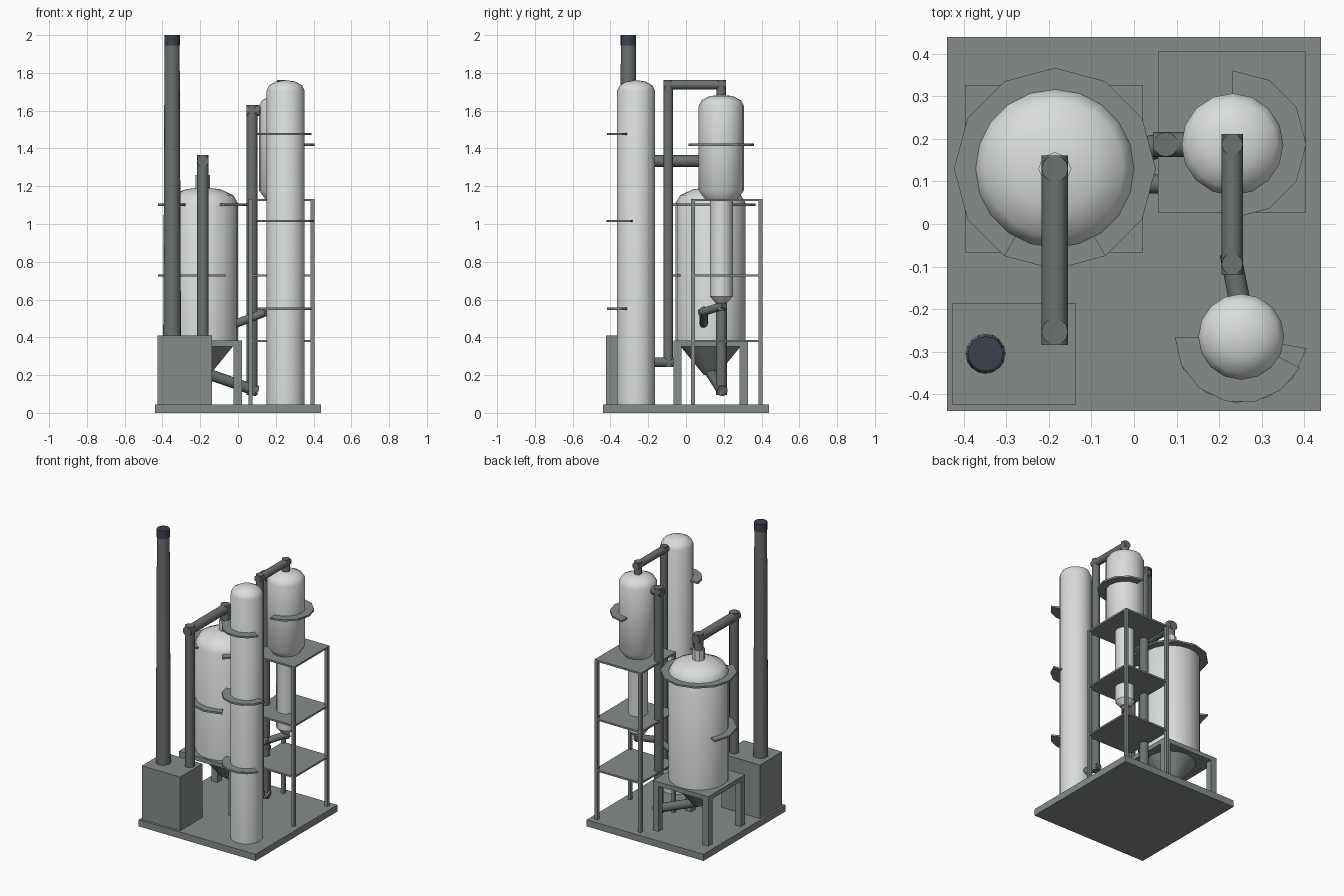
import bpy, bmesh
from math import sin, cos, pi, radians
from mathutils import Vector

if "Cube" in bpy.data.objects:
    bpy.data.objects.remove(bpy.data.objects["Cube"])


def material(name, rgb):
    m = bpy.data.materials.new(name)
    m.diffuse_color = (*rgb, 1)
    m.use_nodes = True
    m.node_tree.nodes["Principled BSDF"].inputs["Base Color"].default_value = m.diffuse_color
    return m


TANK = material("pale tank paint", (0.70, 0.72, 0.71))
STEEL = material("structural grey", (0.24, 0.262, 0.254))
PIPE = material("dark pipe grey", (0.15, 0.165, 0.16))
CAP = material("navy cap", (0.045, 0.052, 0.075))


def finish(name, bm, mat, smooth=False):
    bmesh.ops.recalc_face_normals(bm, faces=bm.faces[:])
    me = bpy.data.meshes.new(name)
    bm.to_mesh(me)
    bm.free()
    me.materials.append(mat)
    if smooth:
        me.polygons.foreach_set("use_smooth", [True] * len(me.polygons))
        me.set_sharp_from_angle(angle=radians(36))
    ob = bpy.data.objects.new(name, me)
    bpy.context.collection.objects.link(ob)
    return ob


def boxes(name, bounds, mat):
    """One object made of boxes given as (x0, x1, y0, y1, z0, z1)."""
    bm = bmesh.new()
    for x0, x1, y0, y1, z0, z1 in bounds:
        vs = bmesh.ops.create_cube(bm, size=1)["verts"]
        for v in vs:
            v.co = ((x0 + x1) / 2 + v.co.x * (x1 - x0),
                    (y0 + y1) / 2 + v.co.y * (y1 - y0),
                    (z0 + z1) / 2 + v.co.z * (z1 - z0))
    return finish(name, bm, mat)


def lathe(name, centre, profile, mat, sides=16):
    """Revolve an (r, z) profile, closed at both ends on the axis."""
    bm = bmesh.new()
    pts = [(0, profile[0][1])] + profile + [(0, profile[-1][1])]
    vs = [bm.verts.new((r, 0, z)) for r, z in pts]
    es = [bm.edges.new(p) for p in zip(vs, vs[1:])]
    bmesh.ops.spin(bm, geom=vs + es, cent=(0, 0, 0), axis=(0, 0, 1),
                   angle=2 * pi, steps=sides)
    bmesh.ops.remove_doubles(bm, verts=bm.verts[:], dist=0.0002)
    bmesh.ops.translate(bm, verts=bm.verts[:], vec=(*centre, 0))
    return finish(name, bm, mat, True)


def dome(r, z, h):
    return [(r * cos(radians(a)), z + h * sin(radians(a))) for a in (0, 30, 60, 89.99)]


def pipe(name, points, r, sides=12):
    """Straight runs that overshoot each bend by the pipe radius."""
    bm = bmesh.new()
    pts = [Vector(p) for p in points]
    last = len(pts) - 2
    for i, (a, b) in enumerate(zip(pts, pts[1:])):
        d = (b - a).normalized()
        a2 = a - d * r if i > 0 else a
        b2 = b + d * r if i < last else b
        vs = bmesh.ops.create_cone(bm, cap_ends=True, segments=sides, radius1=r,
                                   radius2=r, depth=(b2 - a2).length)["verts"]
        rot = d.to_track_quat("Z", "Y")
        for v in vs:
            v.co = rot @ v.co + (a2 + b2) / 2
    return finish(name, bm, PIPE, True)


def walkway(name, centre, r0, r1, z, start, end, steps):
    """Arc-shaped platform around a vessel."""
    bm = bmesh.new()
    rows = []
    for i in range(steps + 1):
        a = radians(start + (end - start) * i / steps)
        rows.append([bm.verts.new((centre[0] + r * cos(a), centre[1] + r * sin(a), z + dz))
                     for r, dz in ((r0, -.006), (r1, -.006), (r1, .006), (r0, .006))])
    for p, q in zip(rows, rows[1:]):
        for k in range(4):
            n = (k + 1) % 4
            bm.faces.new((p[k], p[n], q[n], q[k]))
    bm.faces.new(rows[0])
    bm.faces.new(rows[-1])
    return finish(name, bm, STEEL)


def corner_posts(x0, x1, y0, y1, z0, z1, w):
    return [(x, x + w, y, y + w, z0, z1) for x in (x0, x1 - w) for y in (y0, y1 - w)]


REACTOR, CYCLONE, COLUMN = (-.186, .13), (.231, .187), (.252, -.265)
STACK = (-.349, -.305)

# Ground slab, furnace and chimney
boxes("base_slab", [(-.44, .44, -.44, .44, 0, .045)], STEEL)
boxes("furnace", [(-.427, -.138, -.424, -.186, .045, .41)], STEEL)
lathe("chimney", STACK, [(.047, .41), (.04, 1.945)], PIPE)
lathe("chimney_cap", STACK, [(.041, 1.945), (.041, 2.0)], CAP)

# Reactor on its table with hopper below
boxes("reactor_stand", [(-.397, .021, -.067, .327, .352, .382)]
      + corner_posts(-.397, .021, -.067, .327, .045, .352, .044), STEEL)
lathe("reactor", REACTOR, [(.186, .38)] + dome(.186, 1.11, .085), TANK, 20)
lathe("reactor_nozzle", REACTOR, [(.039, 1.17), (.039, 1.26)], TANK, 8)
lathe("reactor_hopper", REACTOR, [(.035, .2), (.16, .353)], STEEL, 16)
walkway("reactor_upper_walkway", REACTOR, .18, .237, 1.102, -60, 240, 10)
walkway("reactor_lower_walkway", REACTOR, .18, .237, .727, 150, 300, 5)

# Steel tower with three decks
TX0, TX1, TY0, TY1 = .056, .404, .027, .405
boxes("tower_frame", corner_posts(TX0, TX1, TY0, TY1, .045, 1.125, .021), STEEL)
boxes("tower_decks", [(TX0, TX1, TY0, TY1, z - .006, z + .006)
                      for z in (.38, .727, 1.127)], STEEL)

# Cyclone vessel with its dip leg
lathe("cyclone", CYCLONE, [(.085, 1.13), (.12, 1.178)] + dome(.12, 1.625, .06), TANK)
lathe("cyclone_leg", CYCLONE, [(.03, .582), (.061, .617), (.061, 1.13)], TANK, 12)
walkway("cyclone_walkway", CYCLONE, .115, .174, 1.42, -90, 90, 6)

# Tall column with three walkways
lathe("column", COLUMN, [(.101, .045)] + dome(.101, 1.705, .057), TANK)
for z, end in ((.551, 332), (1.016, 350), (1.476, 332)):
    walkway("column_walkway", COLUMN, .096, .156, z, 180, end, 6)

# Pipework
pipe("reactor_overhead_pipe", [(*REACTOR, 1.25), (*REACTOR, 1.333),
                               (-.186, -.253, 1.333), (-.186, -.253, .40)], .031)
pipe("riser_pipe", [(-.186, .13, .215), (.075, .187, .125),
                    (.075, .187, 1.6), (.2, .187, 1.6)], .029)
pipe("return_pipe", [(.231, .187, .6), (.231, .187, .565),
                     (.15, .094, .535), (-.03, .094, .465)], .022)
pipe("cyclone_overhead_pipe", [(*CYCLONE, 1.67), (*CYCLONE, 1.738), (.231, -.094, 1.738),
                               (.231, -.094, .268), (.252, -.2, .268)], .025)
